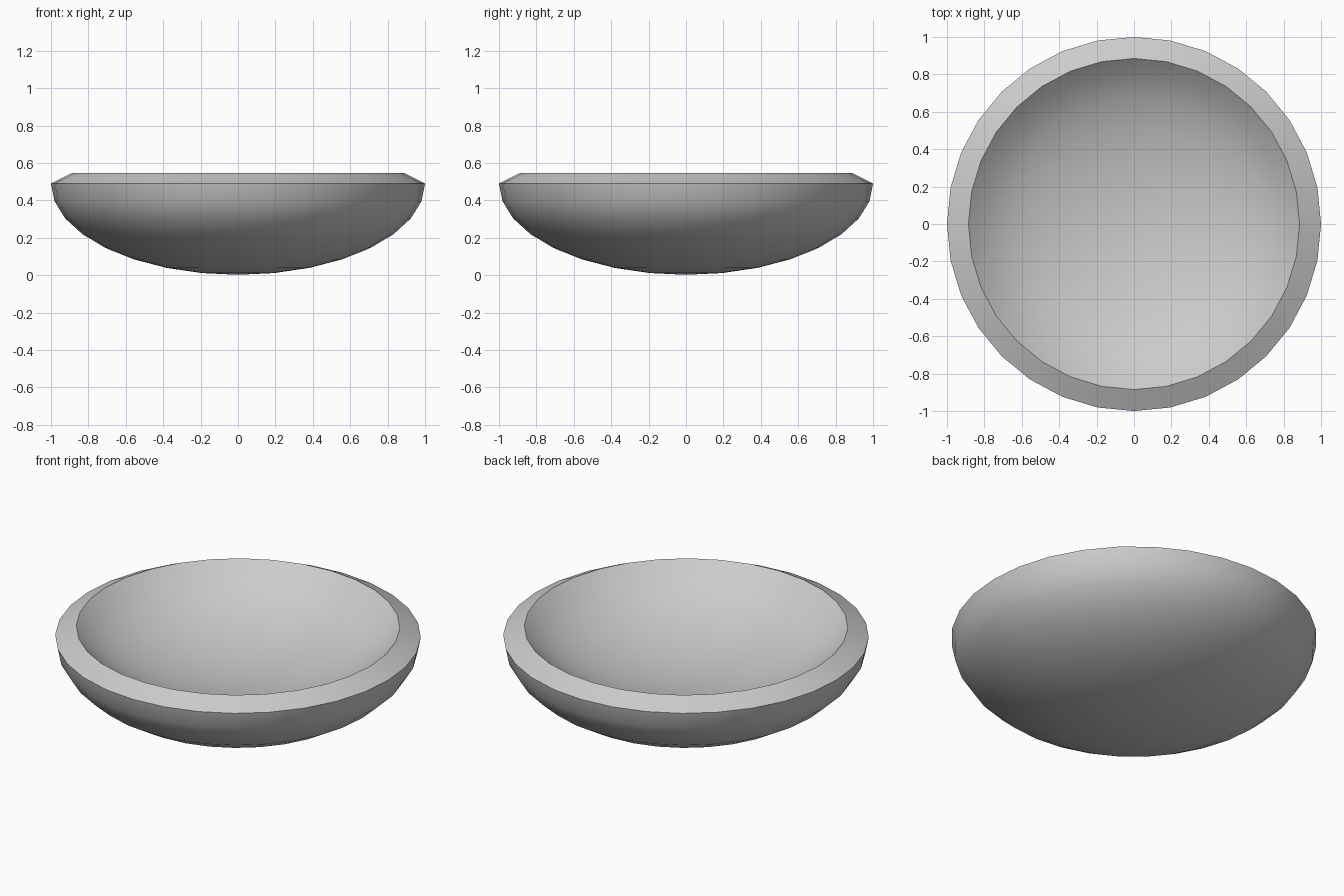
import bpy, bmesh, math

if "Cube" in bpy.data.objects:
    bpy.data.objects.remove(bpy.data.objects["Cube"])

SIDES = 32
STEP = math.pi / 16

def arc(radius, height, rim_z, rings):
    """Lower cap of a flattened sphere, from the pole up to its rim."""
    top = math.cos(rings * STEP)
    return [(radius * math.sin(i * STEP), rim_z - height * (math.cos(i * STEP) - top))
            for i in range(rings + 1)]

# Outer shell up to the rim, then the shallower inner dish back down
profile = arc(1.0, 0.488, 0.49, 8) + arc(0.958, 0.47, 0.547, 6)[::-1]

# Revolve the profile into the bowl
bm = bmesh.new()
verts = [bm.verts.new((r, 0, z)) for r, z in profile]
edges = [bm.edges.new(pair) for pair in zip(verts, verts[1:])]
bmesh.ops.spin(bm, geom=verts + edges, cent=(0, 0, 0), axis=(0, 0, 1),
               angle=math.tau, steps=SIDES)
bmesh.ops.remove_doubles(bm, verts=bm.verts, dist=0.0005)
bmesh.ops.recalc_face_normals(bm, faces=bm.faces)

mesh = bpy.data.meshes.new("bowl")
bm.to_mesh(mesh)
bm.free()
bowl = bpy.data.objects.new("bowl", mesh)
bpy.context.collection.objects.link(bowl)

# Smooth shells with crisp rim edges
bpy.context.view_layer.objects.active = bowl
bowl.select_set(True)
bpy.ops.object.shade_smooth_by_angle(angle=math.radians(35))
